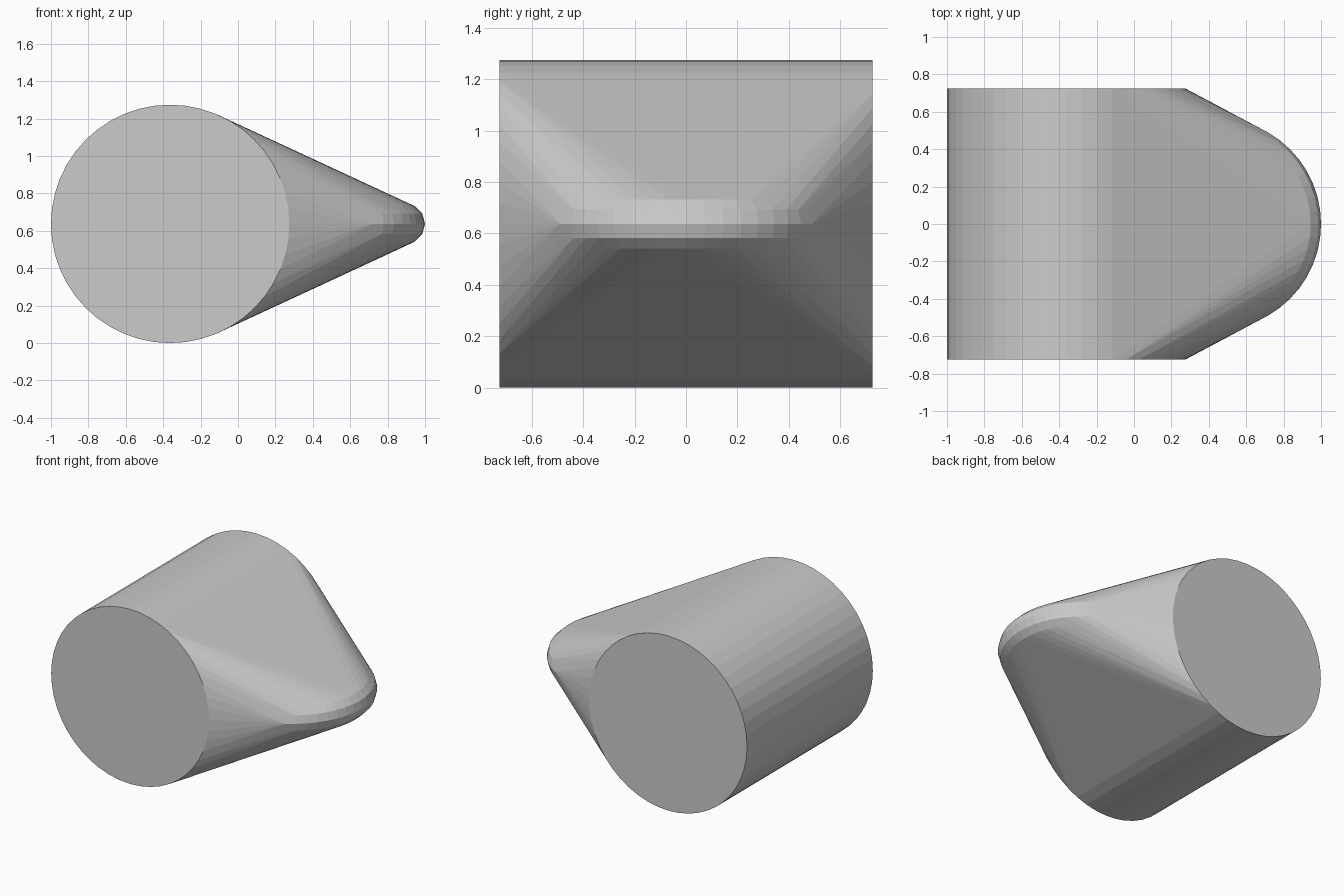
import bpy, bmesh
from math import cos, sin, tau

if "Cube" in bpy.data.objects:
    bpy.data.objects.remove(bpy.data.objects["Cube"])

R = 0.637            # drum radius
DRUM_X = R - 1.0     # drum axis position
HALF_W = 0.725       # half the drum length
NOSE_X = 0.435       # centre of the rounded nose ring
MAJOR, MINOR = 0.455, 0.11
SEG, RIM = 48, 12

bm = bmesh.new()

# Drum end circles (axis along y)
for y in (-HALF_W, HALF_W):
    for i in range(SEG):
        a = tau * i / SEG
        bm.verts.new((DRUM_X + R * cos(a), y, R + R * sin(a)))

# Nose: horizontal ring with a rounded rim
for i in range(SEG):
    a = tau * i / SEG
    for j in range(RIM):
        b = tau * j / RIM
        r = MAJOR + MINOR * cos(b)
        bm.verts.new((NOSE_X + r * cos(a), r * sin(a), R + MINOR * sin(b)))

# Stretch one skin over the drum and the nose
bmesh.ops.convex_hull(bm, input=bm.verts[:])
bmesh.ops.delete(bm, geom=[v for v in bm.verts if not v.link_faces], context='VERTS')
bmesh.ops.dissolve_limit(bm, angle_limit=0.002, verts=bm.verts[:], edges=bm.edges[:])
bmesh.ops.recalc_face_normals(bm, faces=bm.faces[:])

mesh = bpy.data.meshes.new("wedge_body")
bm.to_mesh(mesh)
bm.free()
body = bpy.data.objects.new("wedge_body", mesh)
bpy.context.collection.objects.link(body)
